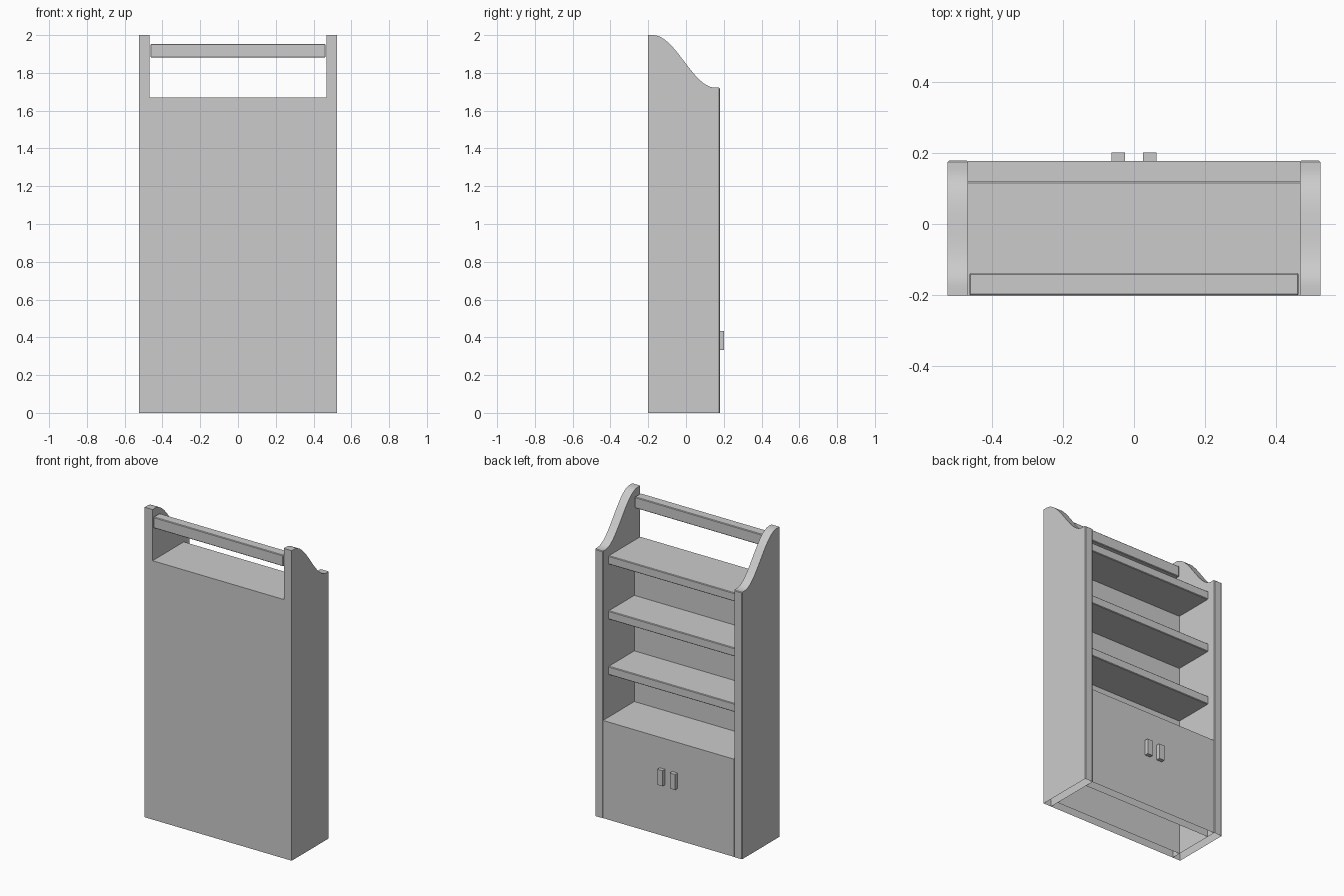
import bpy, bmesh, math

if "Cube" in bpy.data.objects:
    bpy.data.objects.remove(bpy.data.objects["Cube"])

BACK, FRONT = -0.202, 0.179
INNER, OUTER = 0.468, 0.525
BOARD = 0.06
BEVEL = 0.004


def finish(name, bm, bevel_test=None, open_bottom=False):
    bmesh.ops.recalc_face_normals(bm, faces=bm.faces[:])
    if open_bottom:  # boards standing on the floor have no underside
        under = [f for f in bm.faces if all(abs(v.co.z) < 1e-5 for v in f.verts)]
        bmesh.ops.delete(bm, geom=under, context='FACES_ONLY')
    if bevel_test:
        edges = [e for e in bm.edges if len(e.link_faces) == 2
                 and e.calc_face_angle(0) > math.radians(40)
                 and bevel_test((e.verts[0].co + e.verts[1].co) / 2)]
        bmesh.ops.bevel(bm, geom=edges, offset=BEVEL, segments=1,
                        affect='EDGES', clamp_overlap=True)
    mesh = bpy.data.meshes.new(name)
    bm.to_mesh(mesh)
    bm.free()
    obj = bpy.data.objects.new(name, mesh)
    bpy.context.collection.objects.link(obj)
    return obj


def box(name, x, y, z, **kw):
    bm = bmesh.new()
    bmesh.ops.create_cube(bm, size=1)
    for v in bm.verts:
        for i, (a, b) in enumerate((x, y, z)):
            v.co[i] = a if v.co[i] < 0 else b
    return finish(name, bm, **kw)


def side_panel(name, sign):
    # S-curved top sweeping down from back to front
    steps = 24
    profile = [(BACK, 0), (BACK, 2.0)]
    for i in range(steps + 1):
        t = i / steps
        profile.append((-0.175 + 0.33 * t, 1.861 + 0.139 * math.cos(math.pi * t)))
    profile += [(FRONT, 1.722), (FRONT, 0)]
    bm = bmesh.new()
    face = bm.faces.new([bm.verts.new((sign * INNER, y, z)) for y, z in profile])
    ext = bmesh.ops.extrude_face_region(bm, geom=[face], use_keep_orig=True)
    for g in ext['geom']:
        if isinstance(g, bmesh.types.BMVert):
            g.co.x = sign * OUTER
    obj = finish(name, bm, open_bottom=True,
                 bevel_test=lambda c: c.y > FRONT - 0.01 and c.z > 0.01)
    bpy.context.view_layer.objects.active = obj
    obj.select_set(True)
    bpy.ops.object.shade_smooth_by_angle(angle=math.radians(30))
    obj.select_set(False)


# Side panels
side_panel("left_side", -1)
side_panel("right_side", 1)

# Back panel, up to the underside of the top shelf
SHELF_T = 0.055
box("back_panel", (-INNER, INNER), (BACK, BACK + BOARD), (0, 1.67 - SHELF_T), open_bottom=True)

# Shelves with softened front edges
for name, top, rear in (("top_shelf", 1.67, BACK), ("upper_shelf", 1.315, BACK + BOARD),
                        ("lower_shelf", 0.957, BACK + BOARD)):
    box(name, (-INNER, INNER), (rear, 0.12), (top - SHELF_T, top),
        bevel_test=lambda c: c.y > 0.11 and abs(c.x) < 0.1)

# Cupboard top and front
box("cupboard_top", (-INNER, INNER), (BACK + BOARD, 0.118), (0.63 - SHELF_T, 0.63))
box("cupboard_front", (-INNER, INNER), (0.118, 0.177), (0, 0.63), open_bottom=True)

# Top rail
box("top_rail", (-INNER + 0.004, INNER - 0.004), (BACK + 0.001, -0.138), (1.881, 1.953),
    bevel_test=lambda c: True)

# Door handles
for name, s in (("left_handle", -1), ("right_handle", 1)):
    box(name, (s * 0.0445 - 0.019, s * 0.0445 + 0.019), (0.17, 0.202), (0.333, 0.433))
